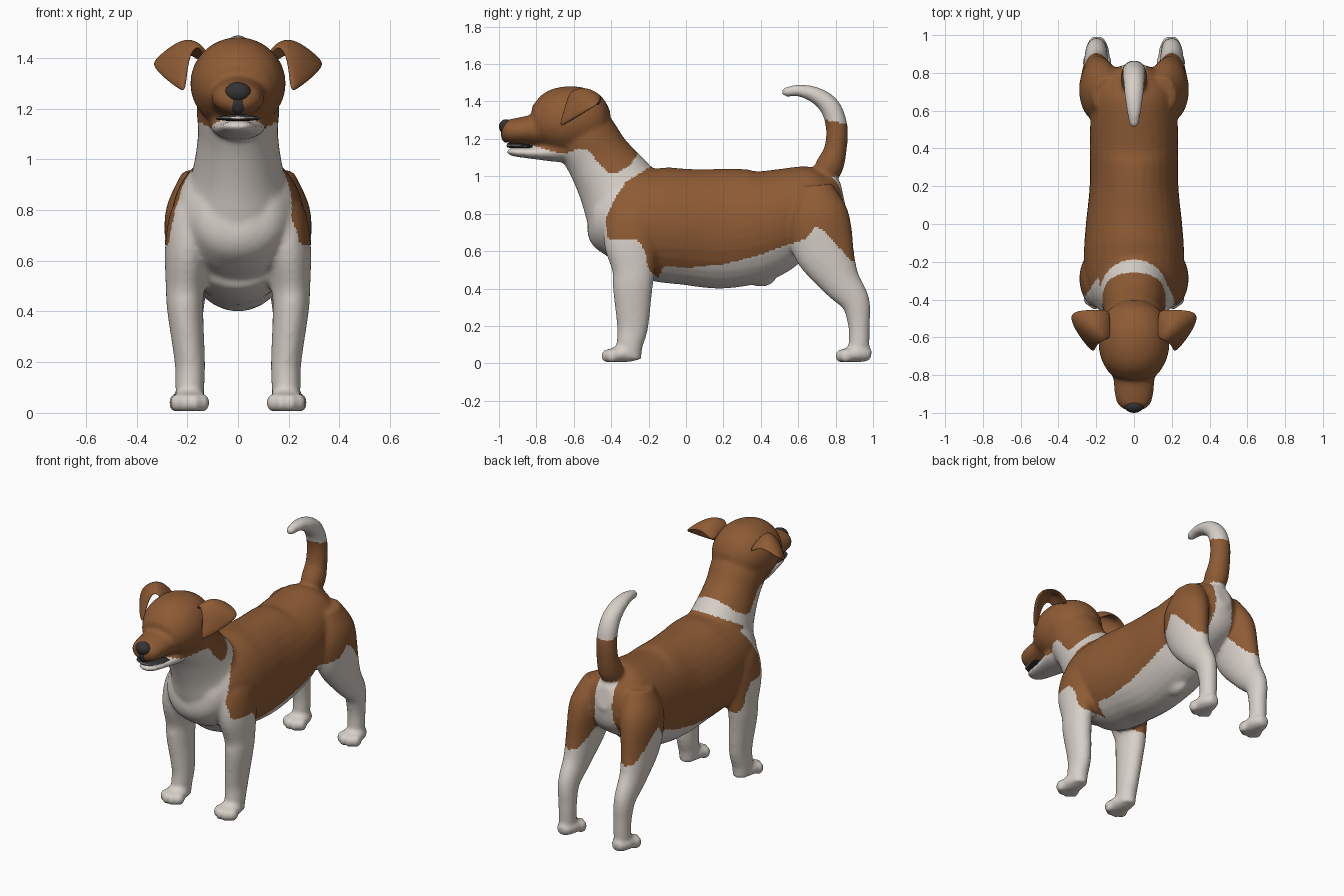
import bpy, bmesh, math
from mathutils import Vector


def material(name, rgb):
    m = bpy.data.materials.new(name)
    m.diffuse_color = (*rgb, 1)
    return m


WHITE = material("cream_white", (0.68, 0.63, 0.58))
BROWN = material("tan_brown", (0.27, 0.105, 0.035))
DARK = material("dark_grey", (0.035, 0.033, 0.033))


def spline(pts, t):
    """Catmull-Rom value through a list of tuples."""
    i = min(int(t), len(pts) - 2)
    u = t - i
    p = [Vector(pts[max(0, min(len(pts) - 1, i + k))]) for k in (-1, 0, 1, 2)]
    return 0.5 * (2 * p[1] + (p[2] - p[0]) * u + (2 * p[0] - 5 * p[1] + 4 * p[2] - p[3]) * u * u
                  + (3 * p[1] - p[0] - 3 * p[2] + p[3]) * u ** 3)


def tube(bm, sections, x=0.0, side=1, sides=32, steps=5):
    """Loft of ellipses; a section is (y, z, half width, half depth, optional x)."""
    secs = [(*s[:4], s[4] if len(s) > 4 else x) for s in sections]
    n = (len(secs) - 1) * steps
    vals = [spline(secs, i / steps) for i in range(n + 1)]
    rings = []
    for i, v in enumerate(vals):
        a, b = vals[max(0, i - 1)], vals[min(n, i + 1)]
        d = Vector((b[0] - a[0], b[1] - a[1])).normalized()
        ring = []
        for k in range(sides):
            w = 2 * math.pi * k / sides
            r = max(v[3], 0.004) * math.sin(w)
            ring.append(bm.verts.new((side * (v[4] + max(v[2], 0.004) * math.cos(w)),
                                      v[0] - d.y * r, v[1] + d.x * r)))
        rings.append(ring)
    for r0, r1 in zip(rings, rings[1:]):
        for k in range(sides):
            j = (k + 1) % sides
            bm.faces.new((r0[k], r0[j], r1[j], r1[k]))
    bm.faces.new(rings[0])
    bm.faces.new(rings[-1])


def ball(bm, loc, scale):
    res = bmesh.ops.create_uvsphere(bm, u_segments=24, v_segments=14, radius=1)
    for v in res["verts"]:
        v.co = Vector(loc) + Vector(c * s for c, s in zip(v.co, scale))


def finish(name, bm, mats):
    bmesh.ops.recalc_face_normals(bm, faces=bm.faces[:])
    me = bpy.data.meshes.new(name)
    bm.to_mesh(me)
    bm.free()
    ob = bpy.data.objects.new(name, me)
    bpy.context.collection.objects.link(ob)
    for m in mats:
        me.materials.append(m)
    for p in me.polygons:
        p.use_smooth = True
    return ob


bm = bmesh.new()
# torso
tube(bm, [(0.84, 0.90, 0.05, 0.07), (0.80, 0.89, 0.13, 0.13), (0.72, 0.86, 0.20, 0.205),
          (0.55, 0.80, 0.23, 0.25), (0.40, 0.745, 0.235, 0.30), (0.2, 0.72, 0.235, 0.32),
          (0, 0.73, 0.255, 0.31), (-0.15, 0.745, 0.265, 0.305), (-0.3, 0.77, 0.255, 0.265),
          (-0.41, 0.76, 0.215, 0.21), (-0.49, 0.75, 0.15, 0.14), (-0.525, 0.75, 0.05, 0.05)])
# neck
tube(bm, [(-0.27, 0.77, 0.20, 0.24), (-0.32, 0.86, 0.205, 0.235), (-0.385, 0.97, 0.175, 0.205),
          (-0.47, 1.10, 0.158, 0.175), (-0.55, 1.23, 0.16, 0.165), (-0.6, 1.30, 0.1, 0.1)])
# skull and muzzle
tube(bm, [(-0.405, 1.30, 0.05, 0.05), (-0.45, 1.30, 0.13, 0.125), (-0.53, 1.30, 0.175, 0.168),
          (-0.62, 1.30, 0.188, 0.182), (-0.70, 1.285, 0.178, 0.175), (-0.765, 1.265, 0.145, 0.135),
          (-0.81, 1.25, 0.112, 0.086), (-0.9, 1.243, 0.102, 0.07), (-0.955, 1.24, 0.085, 0.06),
          (-0.985, 1.24, 0.045, 0.035)])
# lower jaw
tube(bm, [(-0.955, 1.135, 0.03, 0.012), (-0.92, 1.13, 0.06, 0.023), (-0.8, 1.125, 0.085, 0.035),
          (-0.68, 1.135, 0.11, 0.06), (-0.6, 1.16, 0.1, 0.08)])
# tail
tube(bm, [(0.72, 0.98, 0.05, 0.06), (0.765, 1.05, 0.07, 0.075), (0.80, 1.15, 0.065, 0.06),
          (0.805, 1.27, 0.062, 0.058), (0.77, 1.37, 0.058, 0.055), (0.70, 1.43, 0.052, 0.045),
          (0.61, 1.458, 0.04, 0.033), (0.53, 1.45, 0.025, 0.025), (0.51, 1.447, 0.008, 0.01)])
# belly bump
ball(bm, (0, 0.4, 0.46), (0.05, 0.08, 0.05))
for s in (-1, 1):
    # front leg
    tube(bm, [(-0.27, 0.85, 0.07, 0.11, 0.165), (-0.28, 0.78, 0.09, 0.15, 0.18),
              (-0.29, 0.65, 0.09, 0.15, 0.198), (-0.28, 0.5, 0.077, 0.115, 0.208),
              (-0.285, 0.4, 0.071, 0.106, 0.208), (-0.285, 0.2, 0.06, 0.084, 0.19),
              (-0.30, 0.1, 0.057, 0.07, 0.19), (-0.30, 0.02, 0.05, 0.06, 0.19)], side=s)
    # hind leg
    tube(bm, [(0.68, 0.95, 0.08, 0.10, 0.14), (0.70, 0.80, 0.11, 0.165, 0.175),
              (0.735, 0.62, 0.093, 0.165, 0.192), (0.82, 0.45, 0.07, 0.11, 0.20),
              (0.905, 0.33, 0.058, 0.078, 0.20), (0.925, 0.2, 0.052, 0.058, 0.195),
              (0.925, 0.1, 0.05, 0.055, 0.195), (0.92, 0.02, 0.045, 0.05, 0.195)], side=s)
    # paws with toes
    for y, x in ((-0.45, 0.19), (0.80, 0.195)):
        tube(bm, [(y + 0.19, 0.045, 0.03, 0.03), (y + 0.15, 0.05, 0.055, 0.042),
                  (y + 0.09, 0.05, 0.068, 0.045), (y + 0.03, 0.035, 0.06, 0.028)], x=x, side=s)
        for dx, dy in ((-0.052, 0.055), (-0.02, 0.032), (0.02, 0.032), (0.052, 0.055)):
            ball(bm, (s * (x + dx), y + dy, 0.04), (0.026, 0.036, 0.038))
    # brow and cheek
    ball(bm, (s * 0.09, -0.715, 1.375), (0.06, 0.05, 0.035))
body = finish("body", bm, [WHITE, BROWN])

# fuse the body parts into one smooth skin
bpy.context.view_layer.objects.active = body
body.select_set(True)
rm = body.modifiers.new("fuse", 'REMESH')
rm.mode, rm.voxel_size, rm.use_smooth_shade = 'VOXEL', 0.0115, True
sm = body.modifiers.new("soften", 'SMOOTH')
sm.factor, sm.iterations = 0.5, 8
for name in ("fuse", "soften"):
    bpy.ops.object.modifier_apply(modifier=name)

# coat patches as outlines in (y, z)
HEAD = [(-1.1, 1.168), (-0.83, 1.168), (-0.72, 1.135), (-0.65, 1.12), (-0.57, 1.15), (-0.52, 1.14),
        (-0.47, 1.07), (-0.42, 1.02), (-0.37, 1.015), (-0.3, 1.06), (-0.25, 1.13), (-0.2, 1.3),
        (-0.3, 1.6), (-1.1, 1.6)]
SADDLE = [(-0.13, 1.15), (-0.18, 1.06), (-0.24, 1.02), (-0.32, 0.97), (-0.38, 0.88), (-0.43, 0.77),
          (-0.42, 0.67), (-0.38, 0.66), (-0.26, 0.665), (-0.22, 0.6), (-0.2, 0.5), (-0.15, 0.455),
          (-0.12, 0.52), (0, 0.51), (0.2, 0.53), (0.4, 0.58), (0.5, 0.62), (0.6, 0.65), (0.65, 0.67),
          (0.69, 0.73), (0.74, 0.71), (0.8, 0.64), (0.88, 0.55), (1, 0.5), (1, 1.27), (0.86, 1.28),
          (0.7, 1.31), (0.65, 1.15)]


def inside(poly, y, z):
    hit = False
    for (y0, z0), (y1, z1) in zip(poly, poly[1:] + poly[:1]):
        if (z0 > z) != (z1 > z) and y < y0 + (z - z0) * (y1 - y0) / (z1 - z0):
            hit = not hit
    return hit


for p in body.data.polygons:
    x, y, z = p.center
    ys = y - 0.05 if x < 0 and y < -0.25 and z < 0.95 else y
    rump = y > 0.72 and z < 1.0 and abs(x) < 0.06 + 0.1 * max(0, 0.85 - z)
    p.material_index = int(inside(HEAD, y, z) or (inside(SADDLE, ys, z) and not rump))

# ears: folded sheets, rows from root to tip
ROWS = [[(0.11, -0.60, 1.39), (0.13, -0.53, 1.41), (0.12, -0.45, 1.36)],
        [(0.15, -0.615, 1.455), (0.195, -0.54, 1.495), (0.21, -0.45, 1.44)],
        [(0.185, -0.635, 1.42), (0.265, -0.56, 1.445), (0.325, -0.455, 1.395)],
        [(0.20, -0.655, 1.34), (0.265, -0.60, 1.365), (0.345, -0.50, 1.365)],
        [(0.21, -0.675, 1.265), (0.225, -0.66, 1.27), (0.25, -0.63, 1.29)]]
for s, side in ((-1, "right"), (1, "left")):
    bm = bmesh.new()
    grid = [[bm.verts.new((s * x, y, z)) for x, y, z in row] for row in ROWS]
    for r0, r1 in zip(grid, grid[1:]):
        for k in range(2):
            bm.faces.new((r0[k], r0[k + 1], r1[k + 1], r1[k]))
    ear = finish(side + "_ear", bm, [BROWN])
    so = ear.modifiers.new("thickness", 'SOLIDIFY')
    so.thickness, so.offset = 0.028, 0
    su = ear.modifiers.new("round", 'SUBSURF')
    su.levels = su.render_levels = 3
    # eyes
    bm = bmesh.new()
    ball(bm, (s * 0.106, -0.752, 1.333), (0.031, 0.028, 0.029))
    finish(side + "_eye", bm, [DARK])

# nose: broad top, narrow strip down to the lip
bm = bmesh.new()
ball(bm, (0, -0.962, 1.265), (0.052, 0.038, 0.04))
ball(bm, (0, -0.962, 1.225), (0.036, 0.027, 0.045))
finish("nose", bm, [DARK])

# mouth line and teeth
bm = bmesh.new()
tube(bm, [(-0.958, 1.165, 0.03, 0.010), (-0.94, 1.165, 0.062, 0.013), (-0.89, 1.163, 0.083, 0.013),
          (-0.82, 1.16, 0.09, 0.008)])
finish("mouth", bm, [DARK])
bm = bmesh.new()
tube(bm, [(-0.96, 1.164, 0.03, 0.004), (-0.94, 1.164, 0.066, 0.006), (-0.89, 1.162, 0.087, 0.006),
          (-0.84, 1.16, 0.088, 0.004)])
finish("teeth", bm, [WHITE])
